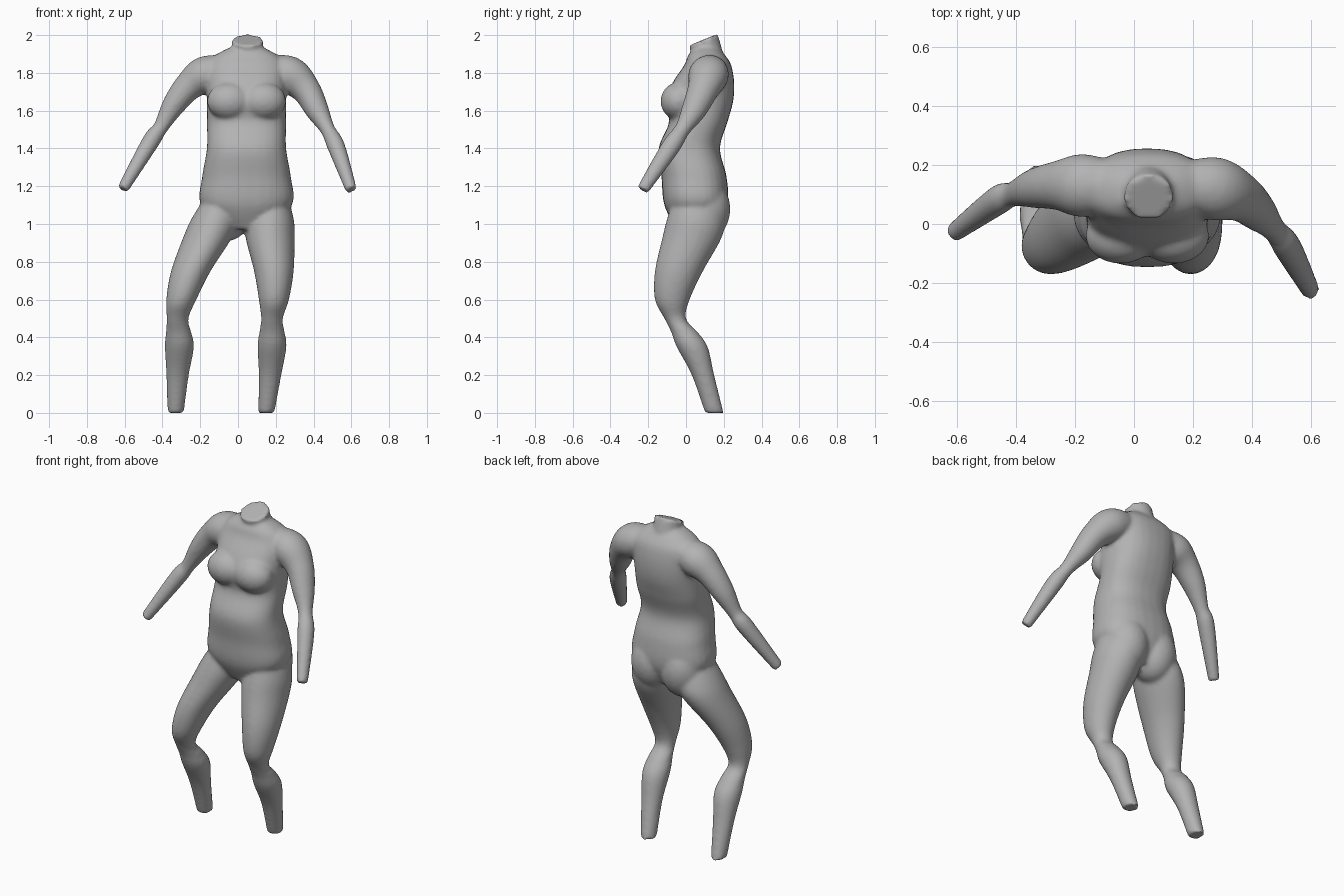
import bpy, bmesh
from math import cos, sin, pi, copysign
from mathutils import Vector, Matrix

cube = bpy.data.objects.get("Cube")
if cube:
    bpy.data.objects.remove(cube)

skin = bpy.data.materials.new("plain_grey")
skin.use_nodes = True
grey = (0.45, 0.45, 0.45, 1)
skin.diffuse_color = grey
skin.node_tree.nodes["Principled BSDF"].inputs["Base Color"].default_value = grey

bm = bmesh.new()
SIDES, STEPS = 28, 6


def spline(rows):
    """Smoothly fill in stations between the given ones."""
    filled, last = [], len(rows) - 1
    for i in range(last):
        before, start, end, after = (rows[max(i - 1, 0)], rows[i],
                                     rows[i + 1], rows[min(i + 2, last)])
        for step in range(STEPS):
            t = step / STEPS
            filled.append([
                b + t / 2 * (c - a + t * (2 * a - 5 * b + 4 * c - d + t * (3 * (b - c) + d - a)))
                for a, b, c, d in zip(before, start, end, after)])
    return filled + [list(rows[-1])]


def skin_rings(rings, power):
    """Join rings of (centre, half-axis u, half-axis v) into a closed shell."""
    def bend(value):
        return copysign(abs(value) ** (2 / power), value)
    angles = [2 * pi * k / SIDES for k in range(SIDES)]
    loops = [[bm.verts.new(centre + u * bend(cos(angle)) + v * bend(sin(angle)))
              for angle in angles] for centre, u, v in rings]
    faces = [bm.faces.new(loops[0]), bm.faces.new(loops[-1])]
    for lower, upper in zip(loops, loops[1:]):
        for k in range(SIDES):
            n = (k + 1) % SIDES
            faces.append(bm.faces.new((lower[k], lower[n], upper[n], upper[k])))
    bmesh.ops.recalc_face_normals(bm, faces=faces)


def column(rows, power=2):
    """Level sections: height, half width, front y, back y, centre x."""
    skin_rings([(Vector((x, (front + back) / 2, z)),
                 Vector((half, 0, 0)),
                 Vector((0, (back - front) / 2, 0)))
                for z, half, front, back, x in spline(rows)], power)


def tube(path, radii, depth):
    """Oval sections square to a path."""
    stations = spline([(*point, radius) for point, radius in zip(path, radii)])
    points = [Vector(station[:3]) for station in stations]
    rings = []
    for i, point in enumerate(points):
        ahead = points[min(i + 1, len(points) - 1)]
        along = (ahead - points[max(i - 1, 0)]).normalized()
        across = Vector((0, 1, 0)).cross(along).normalized()
        radius = stations[i][-1]
        rings.append((point, across * radius, along.cross(across) * radius * depth))
    skin_rings(rings, 2)


def blob_pair(middle, spread, y, z, size):
    for side in (-1, 1):
        place = Matrix.Translation((middle + side * spread, y, z))
        bmesh.ops.create_uvsphere(bm, u_segments=SIDES, v_segments=SIDES // 2, radius=1,
                                  matrix=place @ Matrix.Diagonal((*size, 1)))


# Torso: height, half width, front y, back y
torso_x = 0.045
torso = [
    (0.97, 0.08, -0.05, 0.16),
    (1.1, 0.24, -0.115, 0.22),
    (1.25, 0.235, -0.13, 0.215),
    (1.4, 0.21, -0.145, 0.18),
    (1.54, 0.21, -0.09, 0.22),
    (1.65, 0.21, -0.11, 0.25),
    (1.75, 0.21, -0.07, 0.255),
    (1.84, 0.21, -0.01, 0.24),
    (1.89, 0.17, 0.01, 0.21),
    (1.93, 0.1, 0.04, 0.17)]
column([(*row, torso_x) for row in torso], power=2.4)

# Chest and seat
blob_pair(torso_x, 0.09, -0.04, 1.65, (0.12, 0.095, 0.1))
blob_pair(torso_x, 0.1, 0.1, 1.08, (0.13, 0.135, 0.17))

# Neck stump with a slanted top
tube([(0.05, 0.11, 1.86), (0.05, 0.11, 1.92), (0.05, 0.09, 1.975)],
     (0.1, 0.08, 0.085), depth=1)

# Legs share one profile: height, half width, front y, back y
leg = [
    (1.15, 0.08, -0.06, 0.16),
    (1.03, 0.125, -0.1, 0.2),
    (0.93, 0.13, -0.125, 0.19),
    (0.75, 0.105, -0.165, 0.09),
    (0.6, 0.08, -0.165, 0.02),
    (0.5, 0.058, -0.115, 0),
    (0.43, 0.067, -0.08, 0.06),
    (0.35, 0.077, -0.05, 0.115),
    (0.2, 0.06, 0.03, 0.15),
    (0, 0.043, 0.1, 0.2)]
right_leg_x = (-0.09, -0.12, -0.16, -0.25, -0.3, -0.32, -0.315, -0.31, -0.32, -0.33)
left_leg_x = (0.18, 0.17, 0.17, 0.19, 0.19, 0.18, 0.18, 0.18, 0.17, 0.15)
for centres in (right_leg_x, left_leg_x):
    column([(*row, x) for row, x in zip(leg, centres)])

# Arms share radii from shoulder through elbow to wrist
arm_radii = (0.07, 0.1, 0.078, 0.062, 0.04, 0.047, 0.031)
right_arm = [(-0.04, 0.13, 1.82), (-0.17, 0.13, 1.79), (-0.26, 0.13, 1.73),
             (-0.34, 0.12, 1.63), (-0.41, 0.1, 1.51), (-0.46, 0.08, 1.44),
             (-0.61, -0.03, 1.185)]
left_arm = [(0.14, 0.13, 1.82), (0.27, 0.12, 1.79), (0.36, 0.09, 1.71),
            (0.42, 0.04, 1.6), (0.475, -0.02, 1.5), (0.52, -0.08, 1.41),
            (0.6, -0.23, 1.18)]
for path in (right_arm, left_arm):
    tube(path, arm_radii, depth=1.07)

mesh = bpy.data.meshes.new("body")
bm.to_mesh(mesh)
bm.free()
mesh.materials.append(skin)
body = bpy.data.objects.new("body", mesh)
bpy.context.collection.objects.link(body)

# Fuse the parts into one soft surface
fuse = body.modifiers.new("fuse", 'REMESH')
fuse.mode = 'VOXEL'
fuse.voxel_size = 0.011
fuse.use_smooth_shade = True
soften = body.modifiers.new("soften", 'SMOOTH')
soften.factor = 0.5
soften.iterations = 9
